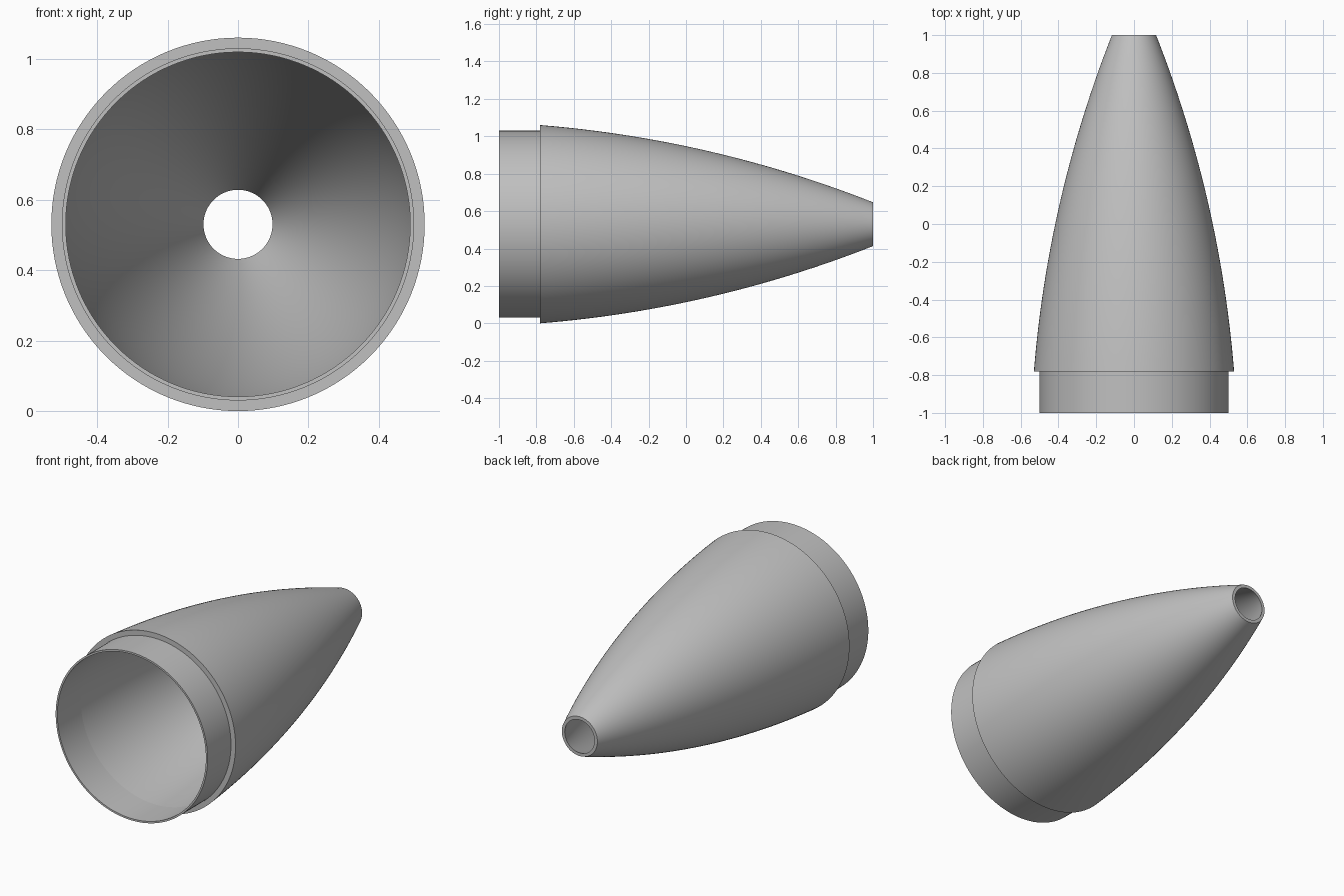
import bpy, bmesh, math

if "Cube" in bpy.data.objects:
    bpy.data.objects.remove(bpy.data.objects["Cube"])

SEGMENTS = 128
STEPS = 28
RADIUS = 0.53          # widest radius, also the height of the axis
SHOULDER = -0.78       # where the collar meets the nose


def arc(a, b, c, steps):
    """Points on the circle through a, b, c, going from a to c."""
    (ax, ay), (bx, by), (cx, cy) = a, b, c
    d = 2 * (ax * (by - cy) + bx * (cy - ay) + cx * (ay - by))
    sa, sb, sc = ax * ax + ay * ay, bx * bx + by * by, cx * cx + cy * cy
    ux = (sa * (by - cy) + sb * (cy - ay) + sc * (ay - by)) / d
    uy = (sa * (cx - bx) + sb * (ax - cx) + sc * (bx - ax)) / d
    r = math.hypot(ax - ux, ay - uy)
    t0, t1 = math.atan2(ay - uy, ax - ux), math.atan2(cy - uy, cx - ux)
    return [(ux + r * math.cos(t0 + (t1 - t0) * i / steps),
             uy + r * math.sin(t0 + (t1 - t0) * i / steps))
            for i in range(steps + 1)]


# Closed wall section as (y, radius): collar, shoulder, curved nose, hollow bore
outer = arc((SHOULDER, RADIUS), (0, 0.417), (1, 0.117), STEPS)
inner = arc((1, 0.098), (0, 0.386), (SHOULDER, 0.489), STEPS)
profile = [(-1, 0.489), (-1, 0.5), (SHOULDER, 0.5)] + outer + inner

# Revolve the section around the y axis
bm = bmesh.new()
rings = []
for y, r in profile:
    rings.append([bm.verts.new((r * math.cos(2 * math.pi * k / SEGMENTS), y,
                                RADIUS + r * math.sin(2 * math.pi * k / SEGMENTS)))
                  for k in range(SEGMENTS)])
for i, ring in enumerate(rings):
    nxt = rings[(i + 1) % len(rings)]
    for k in range(SEGMENTS):
        j = (k + 1) % SEGMENTS
        bm.faces.new((ring[k], ring[j], nxt[j], nxt[k]))
bmesh.ops.recalc_face_normals(bm, faces=bm.faces[:])

mesh = bpy.data.meshes.new("hollow_nose_cone")
bm.to_mesh(mesh)
bm.free()
cone = bpy.data.objects.new("hollow_nose_cone", mesh)
bpy.context.collection.objects.link(cone)

grey = bpy.data.materials.new("light grey")
grey.diffuse_color = (0.527, 0.527, 0.527, 1)
grey.use_nodes = True
grey.node_tree.nodes["Principled BSDF"].inputs["Base Color"].default_value = grey.diffuse_color
mesh.materials.append(grey)

# Smooth walls with crisp rims
bpy.context.view_layer.objects.active = cone
cone.select_set(True)
bpy.ops.object.shade_smooth_by_angle(angle=math.radians(30))

# Crisp crease inside, where the straight collar bore meets the curved bore
last = (len(profile) - 1) * SEGMENTS
for e in mesh.edges:
    if all(v >= last for v in e.vertices):
        e.use_edge_sharp = True
